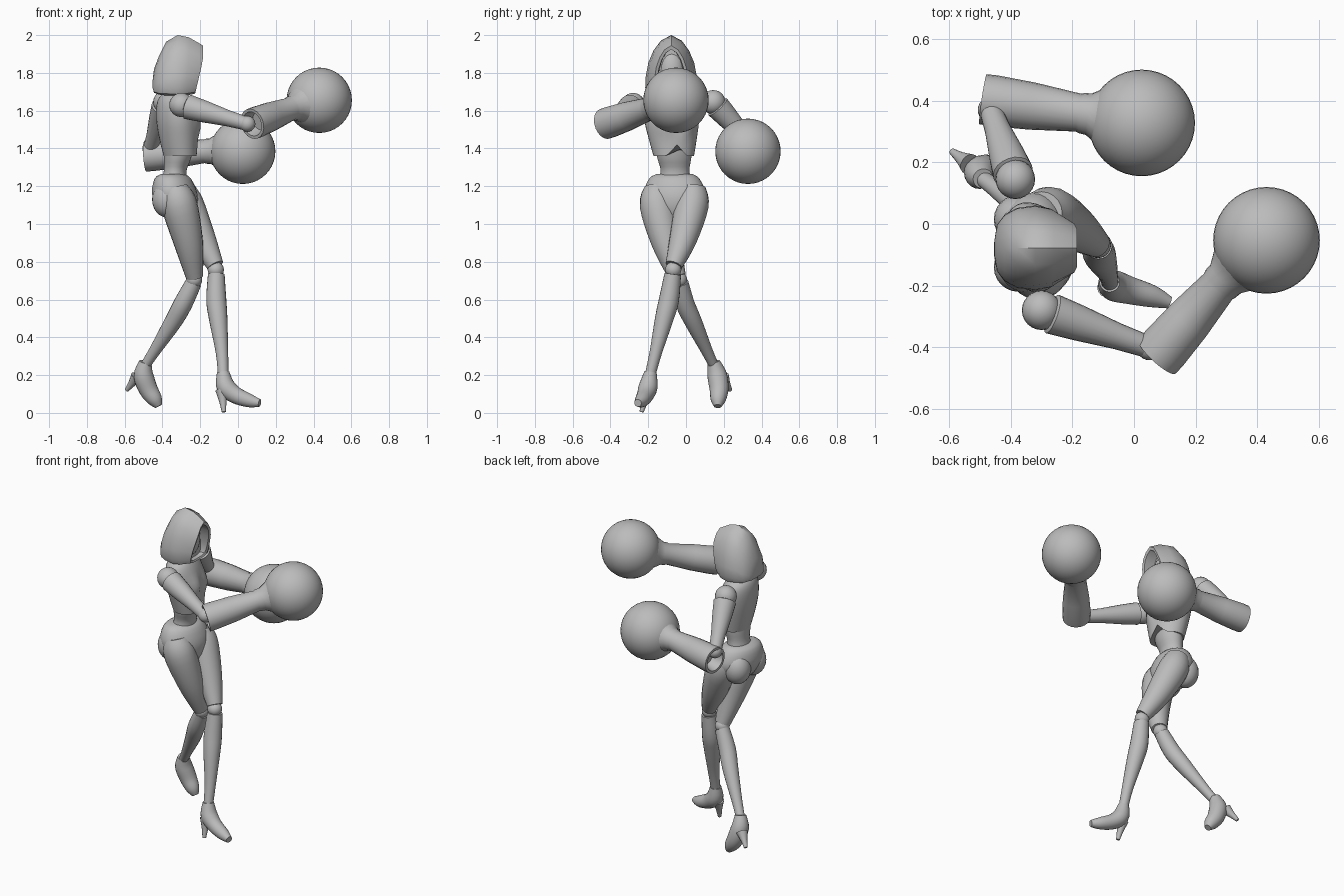
import bpy, bmesh, math
from mathutils import Vector, Matrix

if "Cube" in bpy.data.objects:
    bpy.data.objects.remove(bpy.data.objects["Cube"])

GREY = (0.5, 0.5, 0.5, 1)
mat = bpy.data.materials.new("plain_grey")
mat.use_nodes = True
mat.diffuse_color = GREY
mat.node_tree.nodes["Principled BSDF"].inputs["Base Color"].default_value = GREY


def finish(name, bm, angle=40):
    bmesh.ops.recalc_face_normals(bm, faces=bm.faces)
    me = bpy.data.meshes.new(name)
    bm.to_mesh(me)
    bm.free()
    me.materials.append(mat)
    ob = bpy.data.objects.new(name, me)
    bpy.context.collection.objects.link(ob)
    bpy.ops.object.select_all(action="DESELECT")
    ob.select_set(True)
    bpy.context.view_layer.objects.active = ob
    bpy.ops.object.shade_smooth_by_angle(angle=math.radians(angle))
    return ob


def skin(name, rings, angle=40):
    """Closed surface through equal-length rings of points."""
    bm = bmesh.new()
    loops = [[bm.verts.new(p) for p in r] for r in rings]
    n = len(loops[0])
    for a, b in zip(loops, loops[1:]):
        for i in range(n):
            j = (i + 1) % n
            bm.faces.new((a[i], a[j], b[j], b[i]))
    bm.faces.new(loops[0])
    bm.faces.new(loops[-1])
    return finish(name, bm, angle)


def ellipse(c, u, v, n):
    turns = [2 * math.pi * i / n for i in range(n)]
    return [c + u * math.cos(t) + v * math.sin(t) for t in turns]


def smooth_path(rows, steps):
    """Catmull-Rom through rows of numbers."""
    rows = [Vector(r) for r in rows]
    ext = [rows[0]] + rows + [rows[-1]]
    out = []
    for p, a, b, q in zip(ext, ext[1:], ext[2:], ext[3:]):
        for k in range(steps):
            t = k / steps
            out.append(0.5 * (2 * a + (b - p) * t + (2 * p - 5 * a + 4 * b - q) * t ** 2
                              + (3 * a - p - 3 * b + q) * t ** 3))
    return out + [rows[-1]]


def tube(name, rows, side=(0, 1, 0), steps=4, n=20):
    """Limb through rows of x, y, z, radius; side fixes the ring direction."""
    pts = smooth_path(rows, steps) if steps > 1 else [Vector(r) for r in rows]
    rings = []
    way = (Vector(rows[-1][:3]) - Vector(rows[0][:3])).normalized()
    for i, p in enumerate(pts):
        t = way
        if steps > 1:
            t = (pts[min(i + 1, len(pts) - 1)] - pts[max(i - 1, 0)]).to_3d().normalized()
        u = Vector(side).cross(t).normalized()
        rings.append(ellipse(p.to_3d(), u * p[3], t.cross(u) * p[3], n))
    return skin(name, rings)


def ball(name, c, r, scale=(1, 1, 1), seg=24):
    bm = bmesh.new()
    bmesh.ops.create_uvsphere(bm, u_segments=seg, v_segments=seg // 2, radius=r)
    bmesh.ops.transform(bm, matrix=Matrix.Translation(c) @ Matrix.Diagonal((*scale, 1)), verts=bm.verts)
    return finish(name, bm, 60)


def body(name, rows, yaw, n=32, shape=None):
    """Stacked ovals: z, x, y, half depth, half width."""
    f = Vector((math.cos(yaw), math.sin(yaw), 0))
    s = Vector((-f.y, f.x, 0))
    rings = []
    for z, x, y, d, w in smooth_path(rows, 3):
        ring = ellipse(Vector((x, y, z)), f * d, s * w, n)
        if shape:
            for i, p in enumerate(ring):
                ring[i] = shape(p, math.cos(2 * math.pi * i / n), math.sin(2 * math.pi * i / n), f)
        rings.append(ring)
    return skin(name, rings)


# Bodice with a bust and a hem that rises at the front centre
def bust(p, fwd, side, f):
    lobe = max(0, fwd) * math.exp(-((abs(side) - 0.45) / 0.25) ** 2 - ((p.z - 1.53) / 0.06) ** 2)
    notch = max(0, 1 - abs(side) / 0.5) * max(0, 1 - (p.z - 1.36) / 0.1) if fwd > 0 else 0
    return p + f * 0.025 * lobe + Vector((0, 0, 0.06 * min(notch, 1)))


body("bodice", [(1.36, -.305, -.065, .088, .108), (1.45, -.315, -.07, .1, .128),
                (1.54, -.325, -.075, .105, .145), (1.62, -.335, -.075, .095, .145),
                (1.67, -.34, -.075, .075, .12), (1.70, -.335, -.075, .045, .05)], 0.2, shape=bust)
body("waist", [(1.44, -.31, -.065, .08, .1), (1.35, -.32, -.062, .072, .09),
               (1.28, -.333, -.058, .06, .076), (1.2, -.34, -.06, .075, .095)], 0)

# Hips, belted edge and buttocks
body("hips", [(1.265, -.345, -.06, .06, .095), (1.24, -.345, -.062, .095, .135),
              (1.16, -.335, -.06, .118, .165), (1.08, -.32, -.06, .1, .13),
              (1.01, -.3, -.055, .05, .05)], -0.2)
for label, y in (("left", 0.015), ("right", -0.14)):
    ball(label + "_buttock", (-.375, y, 1.13), 0.08, (1, 1, 1.2))

# Neck, face and hood
tube("neck", [(-.335, -.075, 1.64, .05), (-.325, -.075, 1.70, .04), (-.31, -.075, 1.78, .045)], steps=3)
ball("face", (-.3, -.075, 1.81), 0.08, (.85, .9, 1.4))
half = [(0, -1), (.55, -1), (.9, -.93), (1, -.72), (.98, -.35), (.88, .1), (.68, .5), (.4, .82)]
arch = half + [(0, 1)] + [(-y, z) for y, z in reversed(half[1:])]


def hood_ring(x, w, low, top, lean):
    mid, h = (top + low) / 2, (top - low) / 2
    return [Vector((x + lean * min(0, z - .4), -.078 + w * y, mid + h * z)) for y, z in arch]


hood_rows = [(-.452, .03, 1.72, 1.76, 0), (-.445, .075, 1.695, 1.82, 0), (-.42, .108, 1.685, 1.885, 0),
             (-.38, .13, 1.68, 1.965, 0), (-.32, .138, 1.675, 2.0, 0), (-.26, .128, 1.68, 1.988, .01),
             (-.185, .09, 1.69, 1.945, .03), (-.19, .074, 1.70, 1.925, .03), (-.26, .07, 1.70, 1.925, 0)]
skin("hood", [hood_ring(*r) for r in hood_rows], 45)

# Arms: shoulder ball, upper arm, elbow, hollow flared cuff and round glove
arms = {"right": ((-.30, -.28, 1.63), (.05, -.40, 1.53), (.075, -.43, 1.53), (.28, -.195, 1.61), (.43, -.053, 1.655)),
        "left": ((-.385, .145, 1.645), (-.465, .37, 1.40), (-.49, .405, 1.36), (-.17, .36, 1.385), (.025, .328, 1.385))}
for label, (sh, el, cuff, wrist, glove) in arms.items():
    sh, el, cuff, wrist, glove = map(Vector, (sh, el, cuff, wrist, glove))
    ball(label + "_shoulder", sh, .064)
    arm = lambda t, r: (*sh.lerp(el, t), r)
    tube(label + "_upper_arm", [arm(.08, .05), arm(.1, .066), arm(.35, .058), arm(.7, .043), arm(1, .036)],
         side=(0, 0, 1), steps=1)
    ball(label + "_elbow", el, .042)
    fore = lambda t, r: (*cuff.lerp(wrist, t), r)
    end = lambda t, r: (*wrist.lerp(glove, t), r)
    tube(label + "_forearm", [fore(.2, .05), fore(0, .066), fore(0, .082), fore(.12, .083), fore(.5, .077),
                              fore(.97, .062), fore(1, .066), end(.12, .068), end(.3, .09), end(.5, .12)],
         side=(0, 0, 1), steps=1)
    ball(label + "_glove", glove, .173, seg=40)

# Legs: thigh, knee ball and shin
legs = {"right": ([(-.335, -.15, 1.19, .07), (-.31, -.15, 1.10, .095), (-.262, -.105, .9, .077), (-.23, -.045, .72, .046)],
                  [(-.235, -.03, .69, .043), (-.29, -.005, .58, .05), (-.345, .04, .48, .046),
                   (-.44, .11, .33, .031), (-.492, .148, .25, .026)]),
        "left": ([(-.30, .035, 1.19, .07), (-.27, .03, 1.10, .09), (-.19, -.015, .92, .073), (-.12, -.065, .78, .045)],
                 [(-.115, -.07, .735, .044), (-.115, -.09, .6, .053), (-.105, -.115, .5, .049),
                  (-.085, -.16, .32, .033), (-.078, -.19, .2, .028)])}
for label, (thigh, shin) in legs.items():
    tube(label + "_thigh", thigh)
    tube(label + "_shin", shin)
    ball(label + "_knee", Vector(thigh[-1][:3]).lerp(Vector(shin[0][:3]), .5), .043)

# High-heeled shoes
shoes = {"right": ([(-.49, .147, .27, .033), (-.5, .165, .2, .052), (-.475, .175, .125, .05),
                    (-.44, .17, .07, .04), (-.42, .168, .035, .02)], (-.535, .195, .19), (-.59, .235, .12)),
         "left": ([(-.079, -.188, .215, .033), (-.065, -.2, .14, .05), (-.015, -.215, .095, .045),
                   (.06, -.235, .065, .036), (.115, -.255, .052, .02)], (-.085, -.205, .12), (-.075, -.235, .005))}
for label, (foot, top, tip) in shoes.items():
    tube(label + "_shoe", foot)
    tube(label + "_heel", [(*top, .035), (*Vector(top).lerp(Vector(tip), .5), .02), (*tip, .011)],
         side=(1, 0, .3), steps=3, n=12)
